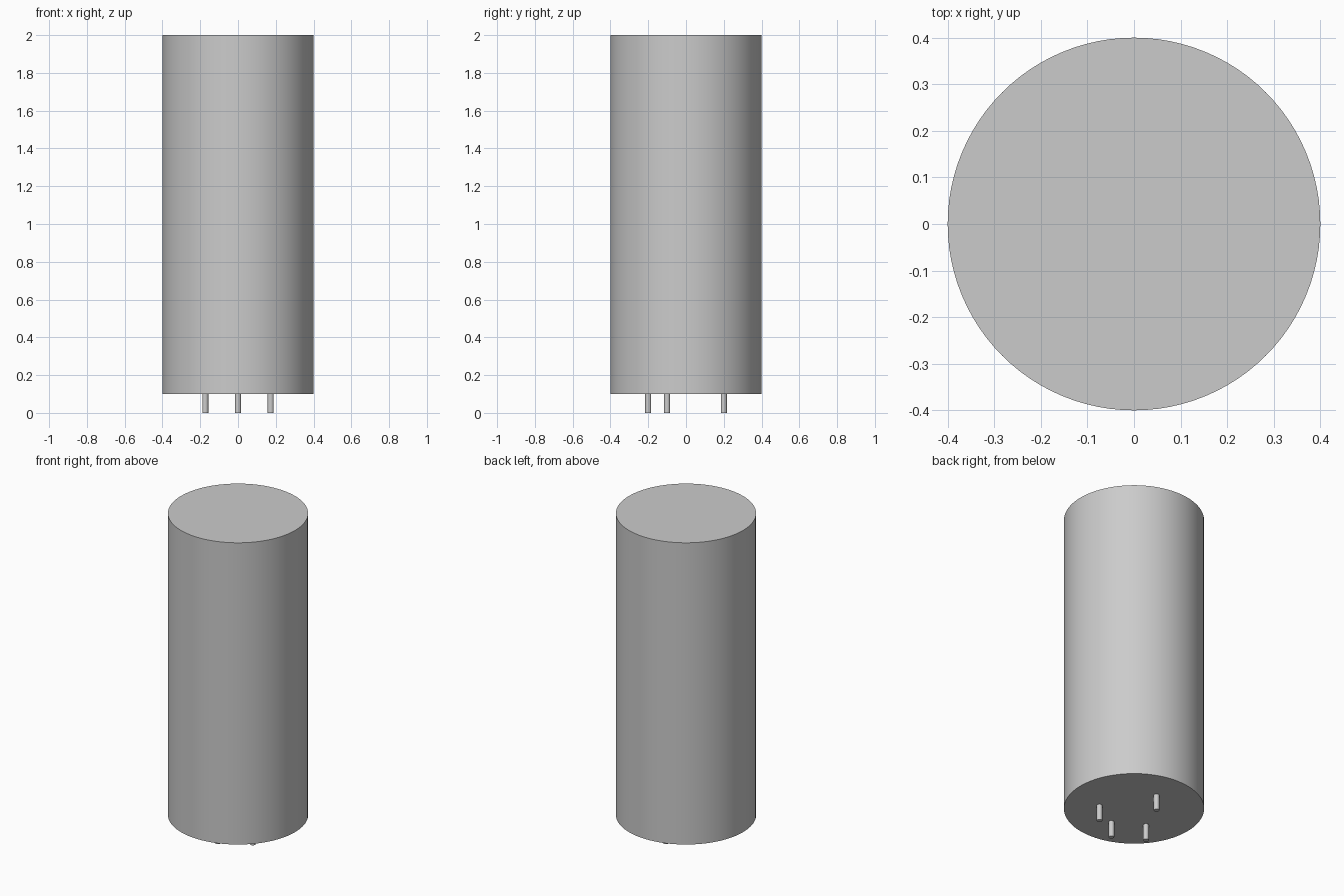
import bpy
from math import cos, sin, radians

if "Cube" in bpy.data.objects:
    bpy.data.objects.remove(bpy.data.objects["Cube"])

# One plain grey for the whole model
grey = bpy.data.materials.new("light_grey")
grey.use_nodes = True
colour = (0.6, 0.6, 0.6, 1)
grey.diffuse_color = colour
grey.node_tree.nodes["Principled BSDF"].inputs["Base Color"].default_value = colour


def cylinder(name, radius, bottom, top, x=0, y=0, sides=64):
    bpy.ops.mesh.primitive_cylinder_add(
        vertices=sides, radius=radius, depth=top - bottom,
        location=(x, y, (bottom + top) / 2))
    part = bpy.context.object
    part.name = name
    part.data.materials.append(grey)
    bpy.ops.object.shade_smooth_by_angle(angle=radians(30))
    return part


# Main can
cylinder("body", 0.4, 0.1, 2.0, sides=96)

# Contact pins on a ring under the base
ring = 0.2
pins = {"back_pin": 90, "right_pin": 210, "front_pin": 270, "left_pin": 330}
for name, degrees in pins.items():
    a = radians(degrees)
    cylinder(name, 0.016, 0.0, 0.1, ring * cos(a), ring * sin(a), sides=24)
